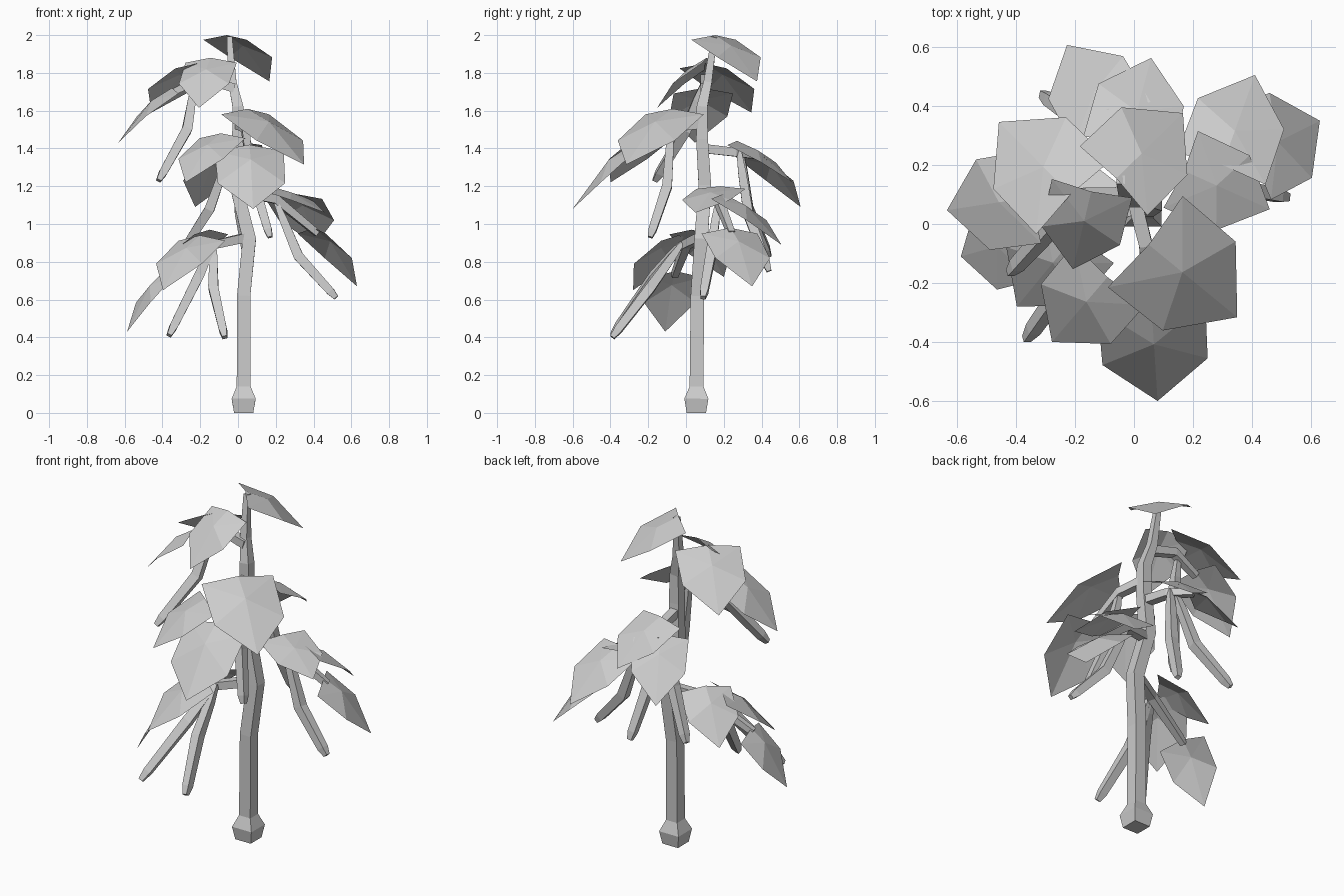
import bpy, bmesh, math
from mathutils import Vector

if "Cube" in bpy.data.objects:
    bpy.data.objects.remove(bpy.data.objects["Cube"])


def make_object(name, bm):
    bmesh.ops.recalc_face_normals(bm, faces=bm.faces[:])
    me = bpy.data.meshes.new(name)
    bm.to_mesh(me)
    bm.free()
    ob = bpy.data.objects.new(name, me)
    bpy.context.collection.objects.link(ob)
    return ob


def tube(name, pts, radii, sides=4, ref=(0, 1, 0)):
    """Low-sided tube through points, capped, one radius per point."""
    pts = [Vector(p) for p in pts]
    bm = bmesh.new()
    rings = []
    for i, (p, r) in enumerate(zip(pts, radii)):
        t = (pts[min(i + 1, len(pts) - 1)] - pts[max(i - 1, 0)]).normalized()
        a = Vector(ref).cross(t).normalized()
        b = t.cross(a)
        ring = []
        for k in range(sides):
            w = 2 * math.pi * (k + 0.5) / sides
            ring.append(bm.verts.new(p + r * (math.cos(w) * a + math.sin(w) * b)))
        rings.append(ring)
    for r0, r1 in zip(rings, rings[1:]):
        for k in range(sides):
            j = (k + 1) % sides
            bm.faces.new((r0[k], r0[j], r1[j], r1[k]))
    bm.faces.new(rings[0])
    bm.faces.new(rings[-1])
    return make_object(name, bm)


def leaf(name, base, tip, width=1.0, sag=.52):
    """Drooping five-cornered leaf folded around one raised point."""
    base, tip = Vector(base), Vector(tip)
    d = tip - base
    size = d.length * width
    along = Vector((d.x, d.y, 0))
    side = along.normalized().cross(Vector((0, 0, 1)))
    bm = bmesh.new()

    def v(h, s, drop):
        return bm.verts.new(base + along * h + side * (s * size) + Vector((0, 0, d.z * drop)))

    rim = [v(0, 0, 0), v(-.04, .41, .10), v(.57, .40, sag), v(1, 0, 1),
           v(.57, -.40, sag), v(-.04, -.41, .10)]
    mid = v(.38, 0, .23)
    for i in range(6):
        bm.faces.new((rim[i], rim[(i + 1) % 6], mid))
    return make_object(name, bm)


# Main stem with swollen foot
tube("stem",
     [(.03, .055, 0), (.03, .055, .075), (.03, .056, .14), (.03, .06, .62), (.06, .08, .92),
      (-.01, .10, 1.2), (0, .085, 1.45), (0, .085, 1.62), (-.03, .115, 1.75), (-.045, .15, 1.99)],
     [.072, .09, .052, .05, .05, .047, .044, .04, .031, .02])

# Side branches, each ending in a leaf cluster
branches = {
    "upper_left_branch": [(-.02, .1, 1.72), (-.2, .1, 1.77), (-.36, .09, 1.69)],
    "front_branch": [(0, .085, 1.53), (.04, -.07, 1.51), (.05, -.29, 1.39)],
    "back_branch": [(0, .09, 1.40), (-.02, .26, 1.38), (-.1, .38, 1.36)],
    "right_branch": [(0, .10, 1.17), (.2, .17, 1.13), (.42, .24, .95)],
    "lower_left_branch": [(.05, .08, .93), (-.13, 0, .89), (-.4, -.06, .73)],
}
for name, pts in branches.items():
    tube(name, pts, [.034, .032, .024], ref=(0, 0, 1))

# Leaves: base point, tip point, optional width factor and side droop
leaves = [
    ((-.06, .155, 2.0), (.166, .376, 1.755), 1, .48),
    ((-.35, .09, 1.72), (-.634, .047, 1.43), .95),
    ((-.215, .10, 1.85), (-.458, .346, 1.59)),
    ((-.145, .11, 1.88), (-.207, -.153, 1.615), .9),
    ((.05, -.07, 1.61), (.35, -.316, 1.315), 1, .57),
    ((.06, -.29, 1.42), (.08, -.60, 1.08), .97, .6),
    ((-.09, -.18, 1.48), (-.278, -.40, 1.22)),
    ((-.08, .35, 1.38), (-.227, .607, 1.09), .88),
    ((-.02, .27, 1.44), (.058, .563, 1.22)),
    ((.30, .20, 1.16), (.41, .505, .89), .92),
    ((.40, .235, .98), (.63, .35, .67)),
    ((.17, .18, 1.2), (.46, .05, 1.06)),
    ((-.20, -.04, .94), (-.397, -.28, .65), .92),
    ((-.39, -.055, .75), (-.587, -.11, .43), .93),
    ((-.15, .03, .97), (-.36, .2, .72), .95),
]
for i, args in enumerate(leaves):
    leaf(f"leaf_{i + 1}", *args)

# Hanging pods: start, bend and end
pods = [
    [(-.23, .09, 1.74), (-.27, .0, 1.50), (-.42, -.165, 1.23)],
    [(.04, -.08, 1.5), (.09, -.10, 1.2), (.17, -.19, .93)],
    [(-.13, -.02, .90), (-.21, -.17, .72), (-.365, -.39, .41)],
    [(-.13, -.02, .90), (-.13, -.19, .66), (-.07, -.39, .40)],
    [(.2, .17, 1.12), (.32, .13, .83), (.52, .09, .61)],
    [(-.04, .29, 1.39), (-.15, .33, 1.08), (-.31, .44, .83)],
    [(-.02, .28, 1.39), (.01, .33, 1.05), (.06, .44, .75)],
]
for i, (a, b, c) in enumerate(pods):
    a, b, c = Vector(a), Vector(b), Vector(c)
    tube(f"pod_{i + 1}", [a, a.lerp(b, .35), b, b.lerp(c, .85), c],
         [.018, .030, .037, .030, .018])
